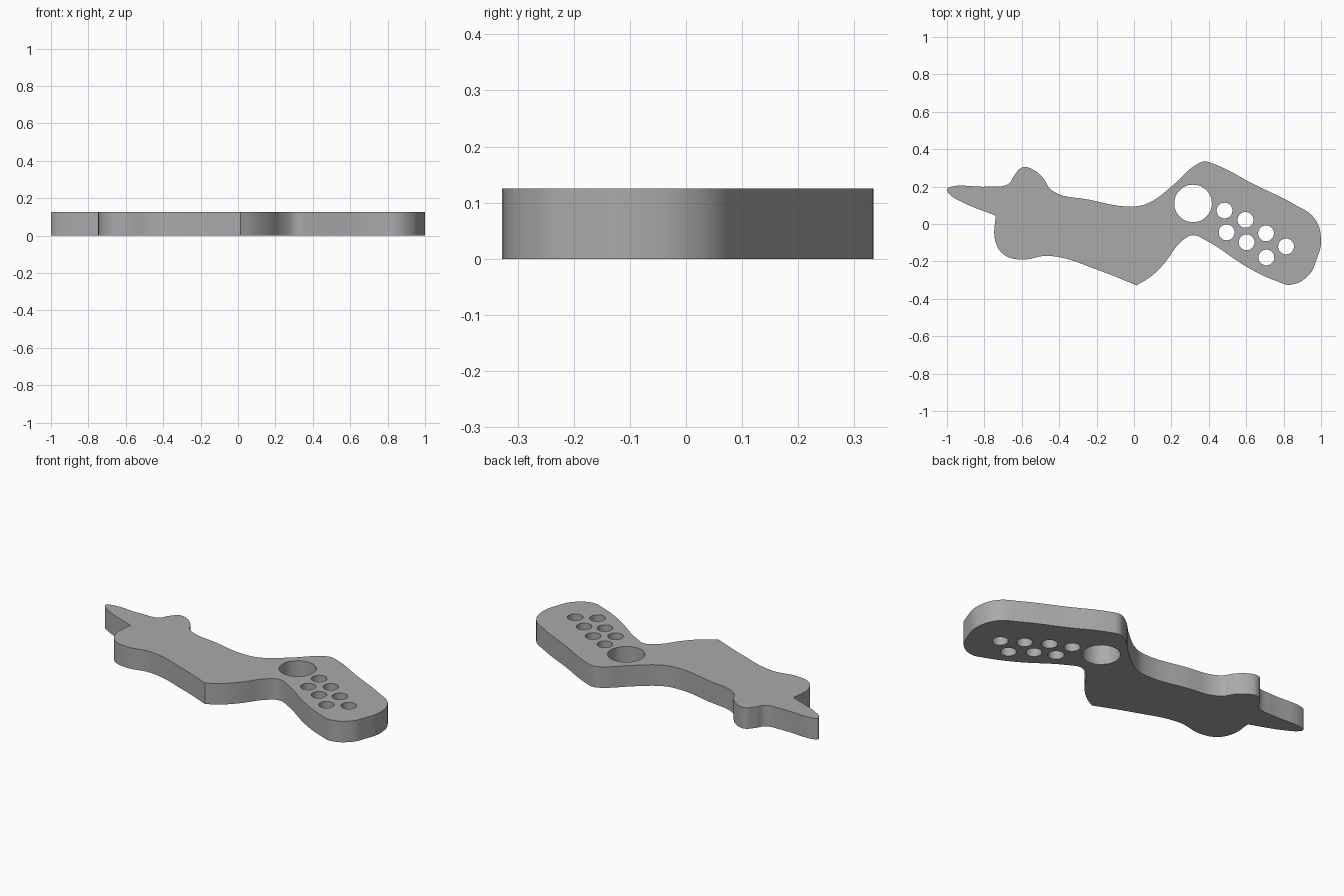
import bpy
import bmesh
import math

cube = bpy.data.objects.get("Cube")
if cube:
    bpy.data.objects.remove(cube, do_unlink=True)

THICKNESS = 0.125

# Outline, clockwise from the left tip
OUTLINE = [
    (-1, .185), (-.975, .2), (-.77, .2), (-.67, .215), (-.64, .26),
    (-.595, .303), (-.53, .285), (-.484, .243), (-.44, .18), (-.24, .13),
    (0, .094), (.083, .115), (.2, .2), (.334, .318), (.377, .334),
    (.425, .322), (.644, .211), (.858, .104), (.965, .03), (1, -.09),
    (.976, -.19), (.933, -.275), (.835, -.325), (.767, -.307),
    (.618, -.238), (.377, -.083), (.318, -.06), (.265, -.083),
    (.152, -.222), (.083, -.286), (.013, -.328), (-.184, -.249),
    (-.452, -.17), (-.612, -.19), (-.7, -.16), (-.742, -.09),
    (-.74, .045), (-.944, .13), (-.99, .163),
]
SHARP = {(.013, -.328), (-.74, .045)}

# Round openings: one large, seven small
LARGE_HOLE = (.316, .11)
SMALL_HOLES = [(.484, .072), (.596, .022), (.495, -.045), (.602, -.098),
               (.706, -.05), (.708, -.179), (.813, -.12)]


def add_loop(curve, points, sharp=()):
    """Closed bezier loop, smooth except at the sharp points."""
    spline = curve.splines.new('BEZIER')
    spline.bezier_points.add(len(points) - 1)
    spline.use_cyclic_u = True
    for knot, (x, y) in zip(spline.bezier_points, points):
        knot.co = (x, y, 0)
        kind = 'VECTOR' if (x, y) in sharp else 'AUTO'
        knot.handle_left_type = knot.handle_right_type = kind


def circle(center, radius, count=8):
    angles = [math.tau * i / count for i in range(count)]
    return [(center[0] + radius * math.cos(a),
             center[1] + radius * math.sin(a)) for a in angles]


# Flat filled profile with holes, extruded to the plate thickness
curve = bpy.data.curves.new("plate_profile", 'CURVE')
curve.dimensions = '2D'
curve.fill_mode = 'BOTH'
curve.resolution_u = 6
curve.extrude = THICKNESS / 2
add_loop(curve, OUTLINE, SHARP)
add_loop(curve, circle(LARGE_HOLE, .1), ())
for center in SMALL_HOLES:
    add_loop(curve, circle(center, .042), ())

plate = bpy.data.objects.new("perforated_plate", curve)
bpy.context.collection.objects.link(plate)
bpy.ops.object.select_all(action='DESELECT')
plate.select_set(True)
bpy.context.view_layer.objects.active = plate
bpy.ops.object.convert(target='MESH')
plate = bpy.context.view_layer.objects.active

# Weld the caps to the walls and rest the plate on the ground
bm = bmesh.new()
bm.from_mesh(plate.data)
bmesh.ops.remove_doubles(bm, verts=bm.verts, dist=0.0001)
bmesh.ops.translate(bm, verts=bm.verts, vec=(0, 0, THICKNESS / 2))
bmesh.ops.recalc_face_normals(bm, faces=bm.faces)
bm.to_mesh(plate.data)
bm.free()
bpy.ops.object.shade_smooth_by_angle(angle=math.radians(30))

# Plain grey finish
color = (0.4, 0.4, 0.4, 1)
grey = bpy.data.materials.new("plain_grey")
grey.use_nodes = True
grey.diffuse_color = color
grey.node_tree.nodes["Principled BSDF"].inputs["Base Color"].default_value = color
plate.data.materials.clear()
plate.data.materials.append(grey)
